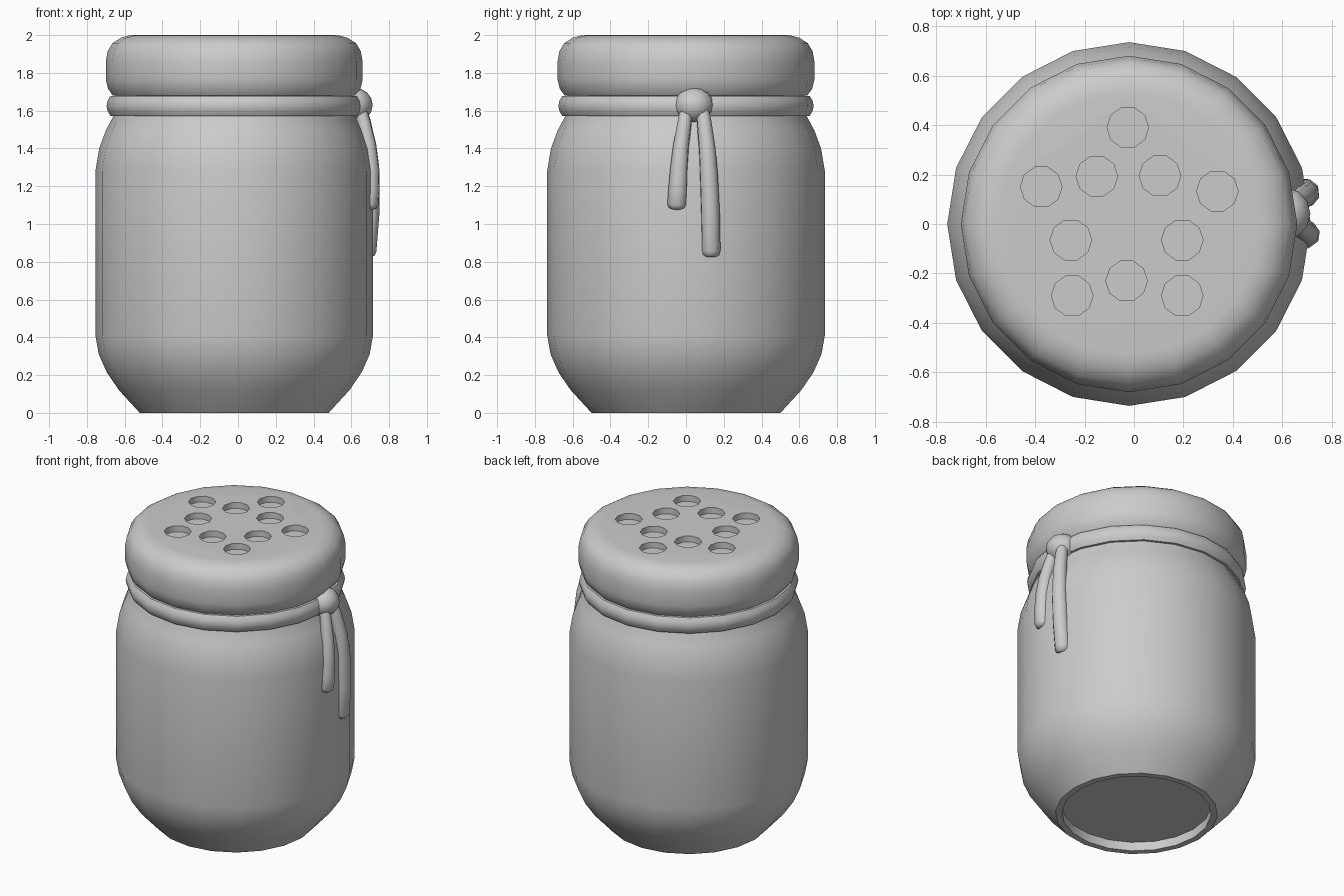
import bpy, bmesh, math
from mathutils import Vector, Matrix

if "Cube" in bpy.data.objects:
    bpy.data.objects.remove(bpy.data.objects["Cube"])

CX = -0.02      # jar axis
SIDES = 20


def finish(ob, angle=38):
    bpy.ops.object.select_all(action='DESELECT')
    ob.select_set(True)
    bpy.context.view_layer.objects.active = ob
    bpy.ops.object.shade_smooth_by_angle(angle=math.radians(angle))


def add_mesh(name, bm):
    bmesh.ops.recalc_face_normals(bm, faces=bm.faces)
    me = bpy.data.meshes.new(name)
    bm.to_mesh(me)
    bm.free()
    ob = bpy.data.objects.new(name, me)
    bpy.context.collection.objects.link(ob)
    return ob


def lathe(name, profile, closed=False):
    """Revolve (radius, z) points; open profiles get end caps."""
    bm = bmesh.new()
    rings = []
    for r, z in profile:
        rings.append([bm.verts.new((CX + r * math.cos(2 * math.pi * k / SIDES),
                                    r * math.sin(2 * math.pi * k / SIDES), z))
                      for k in range(SIDES)])
    pairs = list(zip(rings, rings[1:]))
    if closed:
        pairs.append((rings[-1], rings[0]))
    for a, b in pairs:
        for k in range(SIDES):
            n = (k + 1) % SIDES
            bm.faces.new((a[k], a[n], b[n], b[k]))
    if not closed:
        bm.faces.new(rings[0])
        bm.faces.new(rings[-1])
    return add_mesh(name, bm)


# Jar body with a recessed base
finish(lathe("jar_body", [
    (0.46, 0.06), (0.46, 0.0), (0.50, 0.0), (0.61, 0.12), (0.675, 0.215),
    (0.717, 0.31), (0.735, 0.41), (0.735, 1.28), (0.715, 1.40),
    (0.68, 1.495), (0.64, 1.57), (0.62, 1.69)]))

# Cord round the neck
finish(lathe("neck_cord", [
    (0.60, 1.57), (0.655, 1.572), (0.67, 1.597), (0.676, 1.625),
    (0.67, 1.653), (0.655, 1.678), (0.60, 1.68)], closed=True), 50)

# Rounded lid
lid = lathe("lid", [
    (0.60, 1.68), (0.642, 1.68), (0.668, 1.715), (0.68, 1.765), (0.68, 1.86),
    (0.67, 1.915), (0.645, 1.957), (0.60, 1.986), (0.56, 1.997), (0.53, 2.0)])

# Star pattern of ten holes sunk into the lid
holes = [(-0.025, 0.39), (-0.375, 0.15), (0.337, 0.133), (-0.25, -0.29),
         (0.195, -0.29), (-0.15, 0.193), (0.105, 0.195), (-0.255, -0.065),
         (0.195, -0.065), (-0.03, -0.23)]
bm = bmesh.new()
for x, y in holes:
    bmesh.ops.create_cone(bm, cap_ends=True, segments=10, radius1=0.084,
                          radius2=0.084, depth=0.2,
                          matrix=Matrix.Translation((x, y, 2.06)) @
                          Matrix.Rotation(math.pi / 2, 4, 'Z'))
cutter = add_mesh("hole_cutter", bm)
cutter.hide_render = True
mod = lid.modifiers.new("holes", 'BOOLEAN')
mod.object = cutter
mod.operation = 'DIFFERENCE'
mod.solver = 'EXACT'
bpy.context.view_layer.objects.active = lid
bpy.ops.object.modifier_apply(modifier=mod.name)
bpy.data.objects.remove(cutter)
finish(lid)

# Knot
bpy.ops.mesh.primitive_uv_sphere_add(segments=12, ring_count=8, radius=1,
                                     location=(0.615, 0.042, 1.63))
knot = bpy.context.object
knot.name = "cord_knot"
knot.scale = (0.098, 0.104, 0.092)
finish(knot)


# Hanging cord ends: points are (x, y, z, thickness)
def cord_end(name, pts):
    cu = bpy.data.curves.new(name, 'CURVE')
    cu.dimensions = '3D'
    cu.bevel_depth = 1.0
    cu.bevel_resolution = 2
    cu.use_fill_caps = True
    sp = cu.splines.new('POLY')
    sp.points.add(len(pts) - 1)
    for p, (x, y, z, r) in zip(sp.points, pts):
        p.co = (x, y, z, 1)
        p.radius = r
    ob = bpy.data.objects.new(name, cu)
    bpy.context.collection.objects.link(ob)
    bpy.ops.object.select_all(action='DESELECT')
    ob.select_set(True)
    bpy.context.view_layer.objects.active = ob
    bpy.ops.object.convert(target='MESH')
    finish(bpy.context.object, 60)


cord_end("cord_end_short", [
    (0.645, 0.005, 1.62, 0.035), (0.665, -0.007, 1.54, 0.038),
    (0.69, -0.025, 1.42, 0.043), (0.701, -0.036, 1.30, 0.048),
    (0.70, -0.043, 1.18, 0.052), (0.693, -0.047, 1.105, 0.053),
    (0.691, -0.047, 1.088, 0.046), (0.69, -0.047, 1.078, 0.028)])
cord_end("cord_end_long", [
    (0.645, 0.085, 1.62, 0.035), (0.665, 0.096, 1.54, 0.040),
    (0.69, 0.112, 1.40, 0.046), (0.70, 0.121, 1.25, 0.050),
    (0.698, 0.129, 1.05, 0.052), (0.683, 0.132, 0.86, 0.052),
    (0.681, 0.132, 0.838, 0.046), (0.68, 0.132, 0.827, 0.028)])
